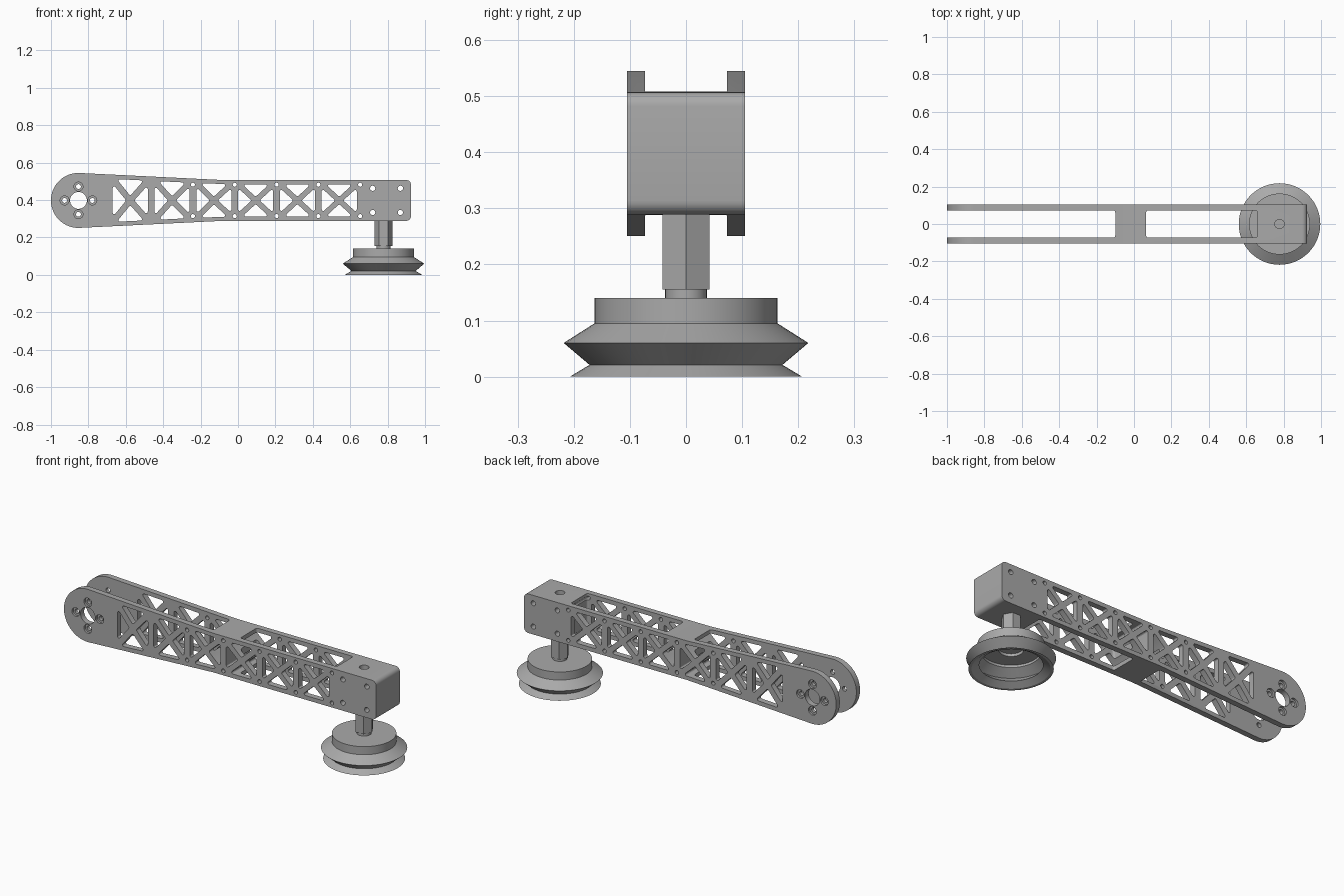
import bpy, bmesh
from math import pi, cos, sin, atan2, hypot
from mathutils import Vector

cube = bpy.data.objects.get("Cube")
if cube:
    bpy.data.objects.remove(cube)

MID = 0.398          # height of the arm's centre line
HALF = 0.105         # half width of the arm
PLATE = 0.073        # inner face of the side plates
PIVOT, PIVOT_R = -0.853, 0.147
CUP_X = 0.778

grey = bpy.data.materials.new("plain_grey")
grey.use_nodes = True
grey.diffuse_color = (0.4, 0.4, 0.4, 1)
grey.node_tree.nodes["Principled BSDF"].inputs["Base Color"].default_value = grey.diffuse_color


def make_object(name, bm):
    bmesh.ops.recalc_face_normals(bm, faces=bm.faces)
    mesh = bpy.data.meshes.new(name)
    bm.to_mesh(mesh)
    bm.free()
    obj = bpy.data.objects.new(name, mesh)
    bpy.context.collection.objects.link(obj)
    mesh.materials.append(grey)
    return obj


def prism(bm, points, low, high, axis="y"):
    """Extrude a closed outline along y (outline in x, z) or z (outline in x, y)."""
    place = (lambda p, t: (p[0], t, p[1])) if axis == "y" else (lambda p, t: (p[0], p[1], t))
    a = [bm.verts.new(place(p, low)) for p in points]
    b = [bm.verts.new(place(p, high)) for p in points]
    bm.faces.new(a)
    bm.faces.new(b[::-1])
    for i in range(len(a)):
        j = (i + 1) % len(a)
        bm.faces.new((a[i], b[i], b[j], a[j]))


def circle(x, z, r, n=24):
    return [(x + r * cos(2 * pi * i / n), z + r * sin(2 * pi * i / n)) for i in range(n)]


def rounded(corners, r, steps=5):
    """Round every corner of a convex polygon."""
    out = []
    pts = [Vector(c) for c in corners]
    for i, p in enumerate(pts):
        u = (pts[i - 1] - p).normalized()
        v = (pts[(i + 1) % len(pts)] - p).normalized()
        half = u.angle(v) / 2
        centre = p + (u + v).normalized() * (r / sin(half))
        start = p + u * (u.dot(centre - p)) - centre
        end = p + v * (v.dot(centre - p)) - centre
        a0 = atan2(start.y, start.x)
        sweep = (atan2(end.y, end.x) - a0 + pi) % (2 * pi) - pi
        out += [tuple(centre + r * Vector((cos(a0 + sweep * k / steps), sin(a0 + sweep * k / steps))))
                for k in range(steps + 1)]
    return out


def half_height(x):
    t = min(max((x - PIVOT) / (-0.08 - PIVOT), 0), 1)
    return PIVOT_R + (0.109 - PIVOT_R) * t


def cut(target, bm):
    cutter = make_object("cutter", bm)
    cutter.hide_render = True
    mod = target.modifiers.new("cut", "BOOLEAN")
    mod.operation, mod.solver, mod.object = "DIFFERENCE", "EXACT", cutter
    bpy.context.view_layer.objects.active = target
    bpy.ops.object.modifier_apply(modifier=mod.name)
    bpy.data.objects.remove(cutter)


def smooth(obj):
    bpy.ops.object.select_all(action="DESELECT")
    obj.select_set(True)
    bpy.context.view_layer.objects.active = obj
    bpy.ops.object.shade_smooth_by_angle(angle=pi / 7)


# Arm outline: round pivot end, tapered middle, straight end with rounded corners
outline = [(PIVOT + PIVOT_R * cos(a), MID + PIVOT_R * sin(a))
           for a in [pi / 2 + pi * i / 40 for i in range(41)]]
outline.append((-0.08, MID - 0.109))
for sign, first in ((-1, -pi / 2), (1, 0)):
    outline += [(0.9 + 0.025 * cos(first + pi / 2 * i / 6),
                 MID + sign * 0.084 + 0.025 * sin(first + pi / 2 * i / 6)) for i in range(7)]
outline.append((-0.08, MID + 0.109))
bm = bmesh.new()
prism(bm, outline, -HALF, HALF)
arm = make_object("arm", bm)

# Pockets between the side plates
bm = bmesh.new()
for x0, x1 in ((-1.2, -0.10), (0.065, 0.66)):
    box = [(x0, -PLATE), (x1, -PLATE), (x1, PLATE), (x0, PLATE)]
    prism(bm, rounded(box, 0.012), 0, 0.8, "z")
cut(arm, bm)

# Truss windows: four rounded triangles around each cross
nodes = [-0.688 + 0.2235 * i for i in range(7)]
bm = bmesh.new()
for left, right in zip(nodes, nodes[1:]):
    x0, x1 = left + 0.018, right - 0.018
    h0, h1 = half_height(x0) - 0.023, half_height(x1) - 0.023
    corners = [Vector(c) for c in ((x0, MID - h0), (x1, MID - h1), (x1, MID + h1), (x0, MID + h0))]
    centre = Vector(((x0 + x1) / 2, MID))
    for i in range(4):
        a, b = corners[i], corners[(i + 1) % 4]
        mid = (a + b) / 2
        tri = [mid + (p - mid) * 0.77 for p in (a, b, centre)]
        prism(bm, rounded(tri, 0.008), -0.2, 0.2)
cut(arm, bm)

# Screw holes along the rails, in the end block and around the pivot
bm = bmesh.new()
for s in (-1, 1):
    for x in nodes[2:]:
        prism(bm, circle(x, MID + s * 0.084, 0.011, 16), -0.2, 0.2)
    for x in (0.72, 0.868):
        prism(bm, circle(x, MID + s * 0.065, 0.014, 16), -0.2, 0.2)
prism(bm, circle(PIVOT, MID, 0.045, 40), -0.2, 0.2)
bolts = [(PIVOT + 0.074 * cos(k * pi / 2), MID + 0.074 * sin(k * pi / 2)) for k in range(4)]
for x, z in bolts:
    prism(bm, circle(x, z, 0.013, 16), -0.2, 0.2)
cut(arm, bm)

# Bolt head recesses on both outer faces
bm = bmesh.new()
for x, z in bolts:
    for lo, hi in ((-0.2, -HALF + 0.012), (HALF - 0.012, 0.2)):
        prism(bm, circle(x, z, 0.024), lo, hi)
cut(arm, bm)

# Vertical mounting hole in the end block
bm = bmesh.new()
prism(bm, circle(CUP_X, 0, 0.025), 0.2, 0.8, "z")
cut(arm, bm)
smooth(arm)

# Hexagonal stem
bm = bmesh.new()
prism(bm, circle(CUP_X, 0, 0.0485, 6), 0.155, 0.292, "z")
make_object("hex_stem", bm)


def lathe(name, profile, n=64):
    bm = bmesh.new()
    verts = [bm.verts.new((r, 0, z)) for r, z in profile]
    edges = [bm.edges.new(pair) for pair in zip(verts, verts[1:])]
    bmesh.ops.spin(bm, geom=verts + edges, cent=(0, 0, 0), axis=(0, 0, 1),
                   angle=2 * pi, steps=n, use_duplicate=False)
    bmesh.ops.remove_doubles(bm, verts=bm.verts, dist=0.0001)
    obj = make_object(name, bm)
    obj.location.x = CUP_X
    smooth(obj)


# Neck and bellows suction cup, hollow underneath
lathe("neck", [(0, 0.157), (0.037, 0.157), (0.037, 0.135), (0, 0.135)], 40)
lathe("suction_cup", [(0, 0.14), (0.163, 0.14), (0.163, 0.095), (0.218, 0.06), (0.172, 0.021),
                      (0.207, 0), (0.192, 0), (0.155, 0.022), (0.195, 0.06), (0.145, 0.092),
                      (0.145, 0.105), (0.06, 0.105), (0.06, 0.12), (0, 0.12)])
